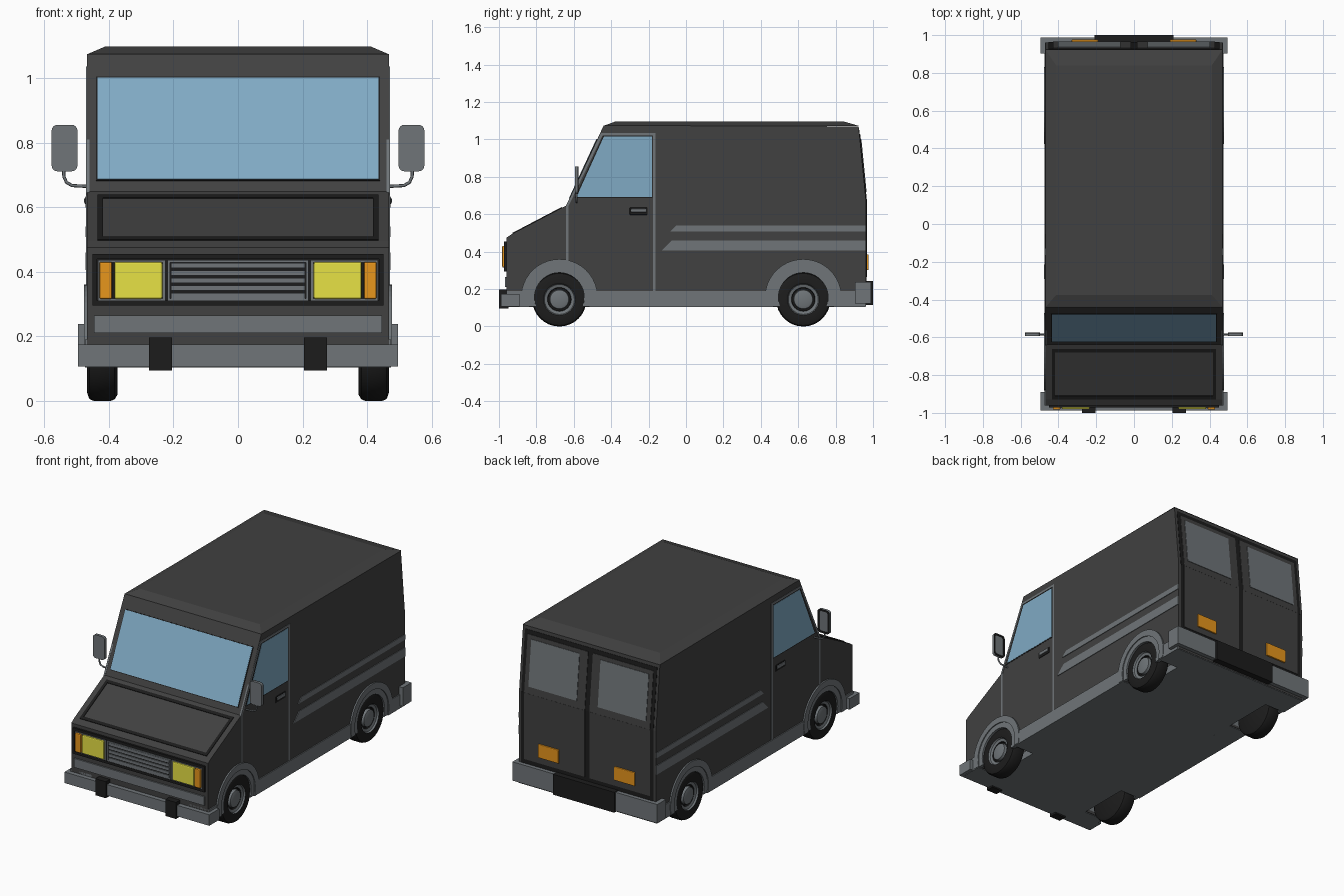
import bpy, bmesh, math
from mathutils import Vector

cube = bpy.data.objects.get("Cube")
if cube:
    bpy.data.objects.remove(cube, do_unlink=True)


def material(name, rgb):
    m = bpy.data.materials.new(name)
    m.use_nodes = True
    m.diffuse_color = (*rgb, 1)
    m.node_tree.nodes["Principled BSDF"].inputs["Base Color"].default_value = (*rgb, 1)
    return m


PAINT = material("charcoal_paint", (0.052, 0.052, 0.052))
GREY = material("grey_trim", (0.16, 0.178, 0.19))
BLACK = material("black_rubber", (0.012, 0.012, 0.012))
GLASS = material("blue_glass", (0.215, 0.40, 0.55))
YELLOW = material("yellow_lamp", (0.80, 0.76, 0.06))
ORANGE = material("orange_lamp", (0.82, 0.31, 0.012))


def finish(name, bm, mats, mirror=False, bevel=0, smooth=False):
    bmesh.ops.recalc_face_normals(bm, faces=bm.faces)
    me = bpy.data.meshes.new(name)
    bm.to_mesh(me)
    bm.free()
    for m in mats:
        me.materials.append(m)
    ob = bpy.data.objects.new(name, me)
    bpy.context.collection.objects.link(ob)
    if bevel:
        mod = ob.modifiers.new("bevel", "BEVEL")
        mod.width, mod.segments, mod.limit_method = bevel, 2, "ANGLE"
    if mirror:
        ob.modifiers.new("mirror", "MIRROR").use_mirror_merge = False
    if smooth:
        bpy.context.view_layer.objects.active = ob
        ob.select_set(True)
        bpy.ops.object.shade_smooth_by_angle(angle=math.radians(35))
        ob.select_set(False)
    return ob


def slab(name, polys, plane, d0, d1, mat, **kw):
    """Flat polygons on a plane (origin, u, v), thickened from offset d0 to d1."""
    o, u, v = (Vector(c) for c in plane)
    n = u.cross(v).normalized()
    bm = bmesh.new()
    for poly in polys:
        bm.faces.new([bm.verts.new(o + u * a + v * b + n * d0) for a, b in poly])
    bmesh.ops.remove_doubles(bm, verts=bm.verts, dist=1e-5)
    out = bmesh.ops.extrude_face_region(bm, geom=bm.faces[:], use_keep_orig=True)
    moved = [g for g in out["geom"] if isinstance(g, bmesh.types.BMVert)]
    bmesh.ops.translate(bm, verts=moved, vec=n * (d1 - d0))
    return finish(name, bm, [mat], **kw)


def rect(a0, a1, b0, b1):
    return [(a0, b0), (a1, b0), (a1, b1), (a0, b1)]


def band(outer, inner, closed=True):
    k = len(outer)
    return [[outer[i], outer[(i + 1) % k], inner[(i + 1) % k], inner[i]]
            for i in range(k if closed else k - 1)]


def frame(a0, a1, b0, b1, wa, wb):
    return band(rect(a0, a1, b0, b1), rect(a0 + wa, a1 - wa, b0 + wb, b1 - wb))


def box(name, x0, x1, y0, y1, z0, z1, mat, **kw):
    return slab(name, [rect(y0, y1, z0, z1)], SIDE, x0, x1, mat, **kw)


def slope(low, high, sx=1):
    """Plane through two (y, z) profile points; its second coordinate is z."""
    t = (high[0] - low[0]) / (high[1] - low[1])
    return (0, low[0] - low[1] * t, 0), (sx, 0, 0), (0, t, 1)


# Side silhouette and the planes lying on it
HALF, FLOOR = 0.468, 0.108
NOSE, LIP, COWL, BROW = (-0.96, 0.475), (-0.93, 0.495), (-0.638, 0.648), (-0.44, 1.075)
TAIL, WAIST = (0.923, 1.07), (0.962, 0.675)
UPPER = [WAIST, TAIL, BROW, COWL, LIP, NOSE]
SIDE = (0, 0, 0), (0, 1, 0), (0, 0, 1)
FRONT = (0, NOSE[0], 0), (1, 0, 0), (0, 0, 1)
HOOD, SCREEN = slope(LIP, COWL), slope(COWL, BROW)
REAR_LOW = (0, WAIST[0], 0), (-1, 0, 0), (0, 0, 1)
REAR_TOP = slope(WAIST, TAIL, -1)
AXLES = (-0.677, 0.627)
ARCH_Z = 0.155


def arc(y, r, n=24):
    a = math.asin((ARCH_Z - FLOOR) / r)
    return [(y - r * math.cos(t), ARCH_Z + r * math.sin(t))
            for t in (-a + (math.pi + 2 * a) * i / n for i in range(n + 1))]


# Body: a full core and outer flanks with open wheel wells
low_front, low_rear = (NOSE[0], FLOOR), (WAIST[0], FLOOR)
slab("body_core", [[low_front, low_rear] + UPPER], SIDE, -0.33, 0.33, PAINT)
flank = [low_front] + arc(AXLES[0], 0.165) + arc(AXLES[1], 0.165) + [low_rear] + UPPER
slab("body_flank", [flank], SIDE, 0.33, HALF, PAINT, mirror=True)
box("floor_pan", -0.335, 0.335, -0.96, 0.96, 0.104, 0.15, GREY)

# Roof cap with chamfered rim
bm = bmesh.new()
loops = [[bm.verts.new((x, y, z)) for x, y in rect(-hx, hx, y0, y1)]
         for hx, y0, y1, z in ((HALF, BROW[0], TAIL[0], 1.073), (0.412, -0.375, 0.84, 1.097))]
bm.faces.new(loops[1])
for i in range(4):
    j = (i + 1) % 4
    bm.faces.new((loops[0][i], loops[0][j], loops[1][j], loops[1][i]))
finish("roof_cap", bm, [PAINT])

# Wheels and arches
for label, y in zip(("front", "rear"), AXLES):
    profile = [(0.373, 0), (0.373, 0.125), (0.382, 0.14), (0.395, 0.145), (0.446, 0.145),
               (0.46, 0.139), (0.467, 0.12), (0.465, 0.085), (0.455, 0.08), (0.45, 0.064),
               (0.44, 0.061), (0.44, 0.053), (0.457, 0.05), (0.462, 0.035), (0.462, 0)]
    bm = bmesh.new()
    vs = [bm.verts.new((x, y, 0.145 + r)) for x, r in profile]
    es = [bm.edges.new(p) for p in zip(vs, vs[1:])]
    bmesh.ops.spin(bm, geom=vs + es, cent=(0, y, 0.145), axis=(1, 0, 0),
                   angle=math.tau, steps=32, use_duplicate=False)
    bmesh.ops.remove_doubles(bm, verts=bm.verts, dist=1e-4)
    for f in bm.faces:
        c = f.calc_center_median()
        r = math.hypot(c.y - y, c.z - 0.145)
        f.material_index = int(c.x > 0.43 and r < 0.084 and not 0.0515 < r < 0.0635)
    finish(label + "_wheel", bm, [BLACK, GREY], mirror=True, smooth=True)
    slab(label + "_arch", band(arc(y, 0.205), arc(y, 0.166), False), SIDE,
         0.46, 0.477, GREY, mirror=True)
    slab(label + "_arch_lip", band(arc(y, 0.168), arc(y, 0.133), False), SIDE,
         0.45, 0.471, GREY, mirror=True)

# Sills between the arches, reaching under the body
for label, y0, y1 in (("front", -0.96, -0.84), ("middle", -0.515, 0.465), ("rear", 0.79, 0.96)):
    box(label + "_sill", 0.33, 0.474, y0, y1, 0.104, 0.19, GREY, mirror=True)

# Side stripes with slanted leading ends
for label, y, z0, z1 in (("lower", -0.13, 0.405, 0.46), ("upper", -0.085, 0.508, 0.54)):
    slab(label + "_stripe", [[(y, z0), (0.96, z0), (0.96, z1), (y + z1 - z0, z1)]],
         SIDE, 0.46, 0.472, GREY, mirror=True)

# Cab door: trim line, window and handle
outer = [(-0.642, 0.35), (-0.642, 0.645), (-0.455, 1.035), (-0.163, 1.035), (-0.163, 0.19)]
inner = [(-0.629, 0.35), (-0.629, 0.642), (-0.446, 1.022), (-0.177, 1.022), (-0.177, 0.19)]
slab("door_trim", band(outer, inner, False), SIDE, 0.46, 0.4705, GREY, mirror=True)
pane = [(-0.596, 0.686), (-0.178, 0.686), (-0.178, 1.021), (-0.443, 1.021)]
slab("door_window_seal", [pane], SIDE, 0.46, 0.4692, BLACK, mirror=True)
pane = [(-0.586, 0.692), (-0.183, 0.692), (-0.183, 1.016), (-0.439, 1.016)]
slab("door_window", [pane], SIDE, 0.46, 0.4705, GLASS, mirror=True)
box("handle_recess", 0.46, 0.472, -0.302, -0.205, 0.596, 0.636, BLACK, mirror=True, bevel=0.005)
box("handle", 0.46, 0.476, -0.294, -0.213, 0.61, 0.63, GREY, mirror=True, bevel=0.004)

# Windscreen and hood panel
slab("windscreen_seal", frame(-0.439, 0.439, 0.681, 1.003, 0.008, 0.007), SCREEN, -0.01, 0.003, BLACK)
slab("windscreen", [rect(-0.435, 0.435, 0.685, 0.999)], SCREEN, -0.01, 0.005, GLASS)
slab("hood_frame", frame(-0.435, 0.435, 0.497, 0.636, 0.017, 0.009), HOOD, -0.01, 0.004, BLACK)

# Front fascia: lamps, grille and lower panel
slab("fascia_back", [rect(-0.44, 0.44, 0.3, 0.45)], FRONT, -0.01, 0.004, BLACK)
slab("fascia_frame", frame(-0.45, 0.45, 0.295, 0.455, 0.014, 0.016), FRONT, -0.01, 0.012, BLACK)
slab("lamp_bezel", frame(0.225, 0.434, 0.311, 0.436, 0.008, 0.007), FRONT, 0, 0.01, GREY, mirror=True)
slab("headlamp", [rect(0.234, 0.383, 0.316, 0.431)], FRONT, 0, 0.02, YELLOW, mirror=True, bevel=0.006)
slab("front_indicator", [rect(0.39, 0.429, 0.316, 0.431)], FRONT, 0, 0.023, ORANGE,
     mirror=True, bevel=0.005)
slab("grille_frame", frame(-0.218, 0.218, 0.311, 0.436, 0.007, 0.007), FRONT, 0, 0.01, GREY)
slats = [rect(-0.208, 0.208, z, z + 0.016) for z in (0.318 + 0.0235 * i for i in range(5))]
slab("grille_slats", slats, FRONT, 0, 0.01, GREY)
slab("lower_panel", [rect(-0.445, 0.445, 0.21, 0.265)], FRONT, -0.01, 0.008, GREY)

# Bumpers
box("front_bumper", -0.495, 0.495, -0.988, -0.89, 0.107, 0.175, GREY)
box("front_bumper_guard", 0.204, 0.276, -1.0, -0.95, 0.095, 0.197, BLACK, mirror=True)
box("rear_bumper", 0.2, 0.495, 0.903, 0.988, 0.122, 0.238, GREY, mirror=True)
box("rear_step", -0.21, 0.21, 0.93, 1.0, 0.116, 0.242, BLACK)

# Rear doors: black surround, painted leaves, windows and lamps
zk = WAIST[1]
for label, plane, z0, z1, c0, c1 in (("lower", REAR_LOW, 0.235, zk, 0.03, 0),
                                     ("upper", REAR_TOP, zk, 1.05, 0, 0.025)):
    slab(label + "_door_surround", [rect(-0.452, 0.452, z0, z1)], plane, -0.01, 0.002, BLACK)
    slab(label + "_door_leaf", [rect(-0.43, -0.016, z0 + c0, z1 - c1)], plane,
         -0.01, 0.005, PAINT, mirror=True)
slab("rear_window", [rect(-0.402, -0.072, 0.718, 1.0)], REAR_TOP, 0, 0.008, GREY, mirror=True)
slab("rear_lamp", [rect(-0.33, -0.19, 0.302, 0.386)], REAR_LOW, 0, 0.014, ORANGE,
     mirror=True, bevel=0.004)

# Door mirrors on bent arms
face = [(0.537 + sx * 0.022 + 0.018 * math.cos(t), 0.783 + sz * 0.054 + 0.018 * math.sin(t))
        for sx, sz, q in ((1, 1, 0), (-1, 1, 1), (-1, -1, 2), (1, -1, 3))
        for t in (math.pi / 2 * (q + i / 4) for i in range(5))]
MIRROR = (0, -0.585, 0), (1, 0, 0), (0, 0, 1)
slab("mirror_shell", [face], MIRROR, -0.006, 0.008, GREY, mirror=True)
small = [(0.537 + (x - 0.537) * 0.74, 0.783 + (z - 0.783) * 0.86) for x, z in face]
slab("mirror_rim", band(face, small), MIRROR, -0.01, -0.006, BLACK, mirror=True)

curve = bpy.data.curves.new("mirror_arm", "CURVE")
curve.dimensions = "3D"
curve.bevel_depth, curve.bevel_resolution = 0.005, 2
path = [(0.54, 0.72), (0.539, 0.695), (0.531, 0.677), (0.514, 0.667), (0.46, 0.664)]
spline = curve.splines.new("POLY")
spline.points.add(len(path) - 1)
for p, (x, z) in zip(spline.points, path):
    p.co = (x, -0.585, z, 1)
curve.materials.append(GREY)
arm = bpy.data.objects.new("mirror_arm", curve)
bpy.context.collection.objects.link(arm)
arm.modifiers.new("mirror", "MIRROR")
